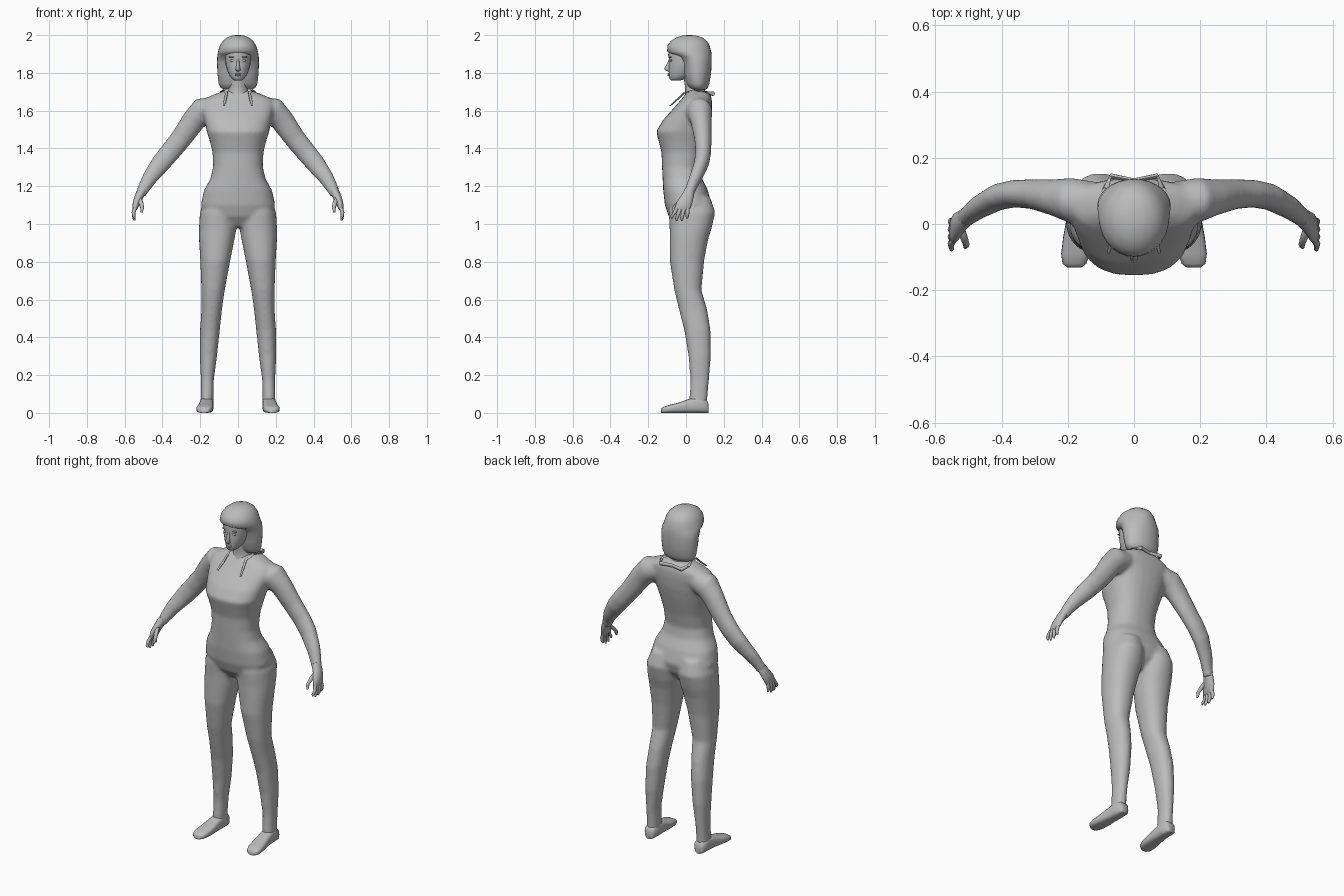
import bpy, bmesh, math
from mathutils import Vector

grey = bpy.data.materials.new("plain grey")
grey.diffuse_color = (0.5, 0.5, 0.5, 1)


def spow(v, p):
    return math.copysign(abs(v) ** p, v)


def loft(bm, rings, sides=20, power=2.0):
    """Skin a closed tube through (centre, u axis, v axis) rings."""
    loops = []
    for c, u, v in rings:
        loop = []
        for i in range(sides):
            a = 2 * math.pi * i / sides
            loop.append(bm.verts.new(Vector(c) + Vector(u) * spow(math.cos(a), 2 / power)
                                     + Vector(v) * spow(math.sin(a), 2 / power)))
        loops.append(loop)
    for a, b in zip(loops, loops[1:]):
        for i in range(sides):
            j = (i + 1) % sides
            bm.faces.new((a[i], a[j], b[j], b[i]))
    bm.faces.new(loops[0][::-1])
    bm.faces.new(loops[-1])


def level(z, x0, x1, yf, yb):
    """Horizontal ring from its four extents."""
    return (((x0 + x1) / 2, (yf + yb) / 2, z), ((x1 - x0) / 2, 0, 0), (0, (yb - yf) / 2, 0))


def stack(rows):
    return [level(z, -w, w, yf, yb) for z, w, yf, yb in rows]


def limb(points, s=1):
    """Rings along a path of (x, y, z, radius, y radius)."""
    rings = []
    for i, (x, y, z, r, ry) in enumerate(points):
        a, b = points[max(i - 1, 0)], points[min(i + 1, len(points) - 1)]
        dx, dz = b[0] - a[0], b[2] - a[2]
        n = math.hypot(dx, dz) or 1
        rings.append(((s * x, y, z), (-s * dz / n * r, 0, dx / n * r), (0, ry, 0)))
    return rings


def finish(name, bm, mirror=False, angle=60):
    bmesh.ops.recalc_face_normals(bm, faces=bm.faces)
    me = bpy.data.meshes.new(name)
    bm.to_mesh(me)
    bm.free()
    ob = bpy.data.objects.new(name, me)
    bpy.context.collection.objects.link(ob)
    me.materials.append(grey)
    bpy.context.view_layer.objects.active = ob
    ob.select_set(True)
    bpy.ops.object.shade_smooth_by_angle(angle=math.radians(angle))
    ob.select_set(False)
    if mirror:
        ob.modifiers.new("Mirror", 'MIRROR').use_mirror_merge = False
    return ob


# Body: torso, legs and arms fused into one smooth skin
bm = bmesh.new()
loft(bm, stack([
    (1.705, .075, .01, .12), (1.685, .13, -.005, .13), (1.66, .185, -.025, .137),
    (1.62, .195, -.06, .138), (1.55, .178, -.122, .132), (1.49, .166, -.158, .12),
    (1.44, .15, -.145, .108), (1.38, .135, -.13, .092), (1.30, .132, -.127, .076),
    (1.24, .146, -.124, .085), (1.18, .18, -.121, .115), (1.10, .198, -.112, .138),
    (1.04, .17, -.092, .12), (.985, .07, -.05, .07)]), 28, 2.4)
leg = [(1.14, .02, .17, -.08, .13), (1.06, .004, .202, -.092, .155), (.98, .007, .207, -.087, .137),
       (.92, .018, .207, -.087, .118), (.81, .04, .2, -.087, .097), (.65, .07, .194, -.062, .082),
       (.545, .085, .194, -.037, .113), (.44, .096, .201, -.01, .13), (.30, .111, .202, .013, .132),
       (.175, .128, .197, .023, .122), (.08, .13, .198, .018, .114), (.03, .13, .198, .02, .114)]
arm = [(.10, .07, 1.62, .06, .055), (.19, .071, 1.597, .073, .069), (.238, .08, 1.543, .063, .056),
       (.303, .09, 1.45, .057, .046), (.36, .092, 1.38, .055, .042), (.41, .082, 1.32, .052, .041),
       (.47, .05, 1.24, .041, .036), (.505, .022, 1.178, .031, .03), (.515, .015, 1.15, .026, .03)]
for s in (1, -1):
    rings = [level(*r) for r in leg]
    loft(bm, [((s * c[0], c[1], c[2]), u, v) for c, u, v in rings], 24, 2.2)
    loft(bm, limb(arm, s), 20)
body = finish("body", bm)
fuse = body.modifiers.new("Fuse", 'REMESH')
fuse.mode = 'VOXEL'
fuse.voxel_size = .01
fuse.use_smooth_shade = True
soft = body.modifiers.new("Soften", 'SMOOTH')
soft.factor = .5
soft.iterations = 8

# Feet: flat soles, toes turned slightly outward
bm = bmesh.new()
loft(bm, [((x, y, h / 2), (w, 0, 0), (0, 0, h / 2)) for y, x, w, h in [
    (.12, .165, .02, .045), (.11, .165, .032, .07), (.06, .165, .036, .085),
    (.01, .168, .037, .072), (-.04, .172, .042, .054), (-.09, .177, .043, .042),
    (-.12, .18, .036, .032), (-.132, .18, .02, .022)]], 20, 3)
finish("feet", bm, True)

# Hands: palm, four fingers and a thumb
bm = bmesh.new()
loft(bm, limb([(.503, .02, 1.185, .025, .026), (.522, .008, 1.15, .023, .034),
               (.537, -.008, 1.115, .02, .042), (.545, -.018, 1.085, .015, .042),
               (.548, -.021, 1.073, .008, .036)]), 16)
for y0, y1, tip in [(-.046, -.074, 1.03), (-.028, -.049, 1.018),
                    (-.01, -.022, 1.018), (.009, .006, 1.03)]:
    loft(bm, limb([(.543, y0, 1.09, .010, .011), (.553, (y0 + y1) / 2, 1.06, .010, .011),
                   (.551, y1, tip + .012, .008, .009), (.547, y1, tip, .004, .005)]), 8)
loft(bm, limb([(.525, -.01, 1.14, .014, .016), (.513, -.042, 1.11, .012, .014),
               (.507, -.062, 1.085, .010, .011), (.510, -.070, 1.06, .005, .006)]), 8)
finish("hands", bm, True)

# Neck
bm = bmesh.new()
loft(bm, stack([(1.64, .07, -.03, .11), (1.69, .057, -.004, .105), (1.73, .05, -.006, .095),
                (1.80, .05, -.015, .095)]), 20)
finish("neck", bm)

# Face with nose, brow, eyes and lips
bm = bmesh.new()
loft(bm, stack([(1.76, .02, -.078, -.03), (1.768, .032, -.088, .0), (1.785, .044, -.09, .03),
                (1.81, .055, -.092, .05), (1.845, .065, -.092, .06), (1.87, .067, -.089, .06),
                (1.895, .069, -.095, .06), (1.94, .066, -.085, .06)]), 24)
finish("face", bm)
bm = bmesh.new()
loft(bm, stack([(1.808, .006, -.096, -.08), (1.814, .014, -.108, -.08), (1.822, .012, -.117, -.08),
                (1.845, .008, -.103, -.08), (1.875, .006, -.09, -.08)]), 10)
finish("nose", bm)


def blobs(name, spots, mirror):
    bm = bmesh.new()
    for c, r in spots:
        new = bmesh.ops.create_uvsphere(bm, u_segments=12, v_segments=8, radius=1)["verts"]
        bmesh.ops.scale(bm, vec=r, verts=new)
        bmesh.ops.translate(bm, vec=c, verts=new)
    finish(name, bm, mirror)


blobs("eyes", [((.029, -.079, 1.865), (.014, .006, .006)),
               ((.030, -.083, 1.884), (.019, .006, .004))], True)
blobs("lips", [((0, -.091, 1.795), (.02, .008, .004)), ((0, -.09, 1.787), (.017, .008, .005))], False)

# Hair: long bob whose front edge is drawn back beside the face
bm = bmesh.new()
loft(bm, stack([(1.712, .07, .035, .105), (1.72, .092, .015, .115), (1.745, .103, .0, .124),
                (1.80, .109, -.015, .133), (1.855, .111, -.025, .136), (1.885, .110, -.045, .136),
                (1.90, .108, -.082, .135), (1.915, .105, -.1, .133), (1.945, .096, -.098, .125),
                (1.97, .08, -.08, .11), (1.988, .058, -.05, .085), (1.997, .032, -.02, .055),
                (2.0, .01, .005, .028)]), 28)
finish("hair", bm)

# Collar edge: raised at the back, open in a V at the front
bm = bmesh.new()
loft(bm, limb([(.076, -.085, 1.625, .005, .005), (.067, -.045, 1.66, .007, .007),
               (.060, -.01, 1.695, .007, .007), (.072, .05, 1.708, .007, .007)]), 8)
loft(bm, limb([(.072, .05, 1.708, .008, .008), (.088, .10, 1.70, .010, .010),
               (.07, .145, 1.69, .012, .008), (.0, .132, 1.69, .010, .006)]), 8)
finish("collar", bm, True)
